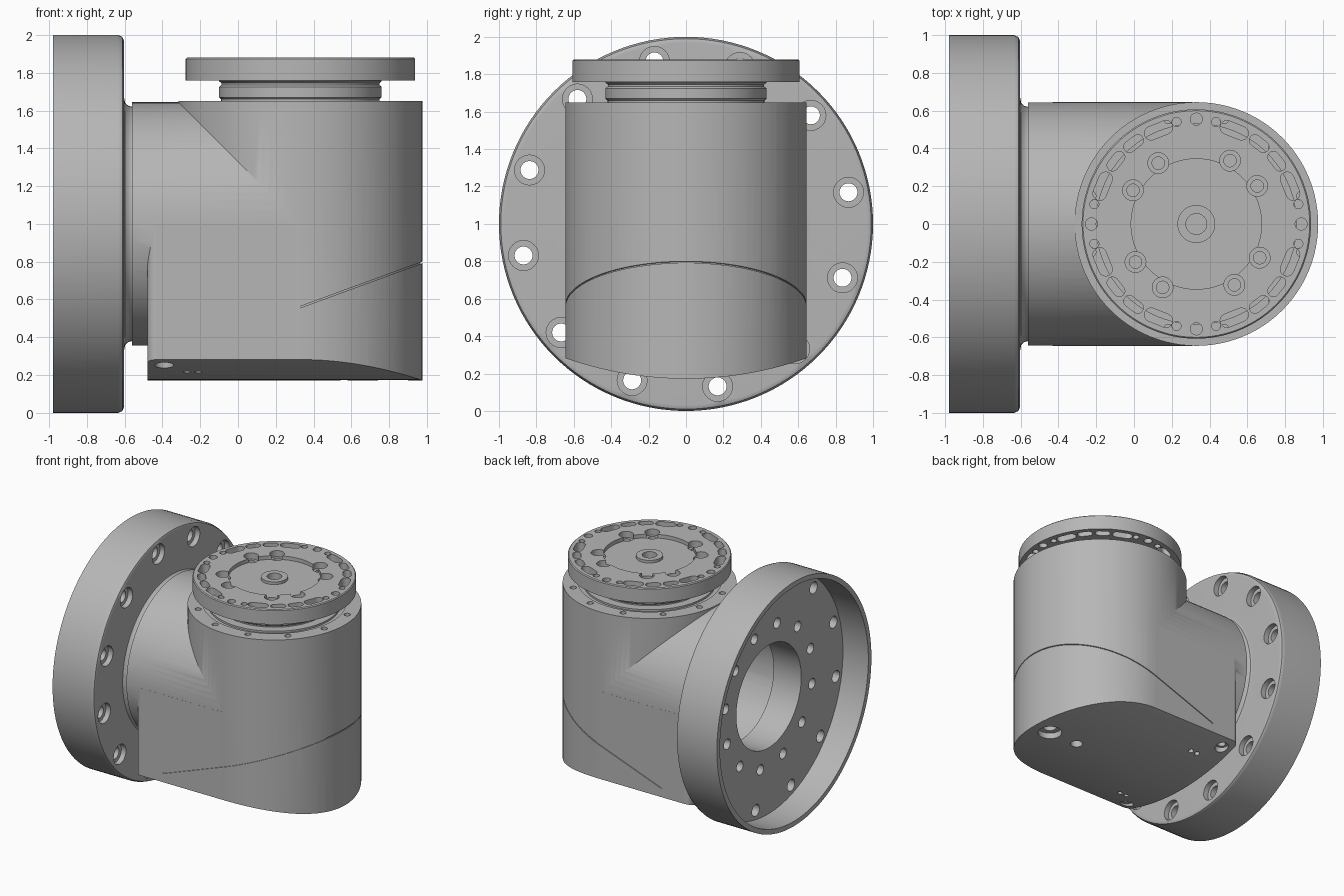
import bpy, bmesh
from math import pi, sin, cos, radians
from mathutils import Matrix, Vector

default = bpy.data.objects.get("Cube")
if default:
    bpy.data.objects.remove(default, do_unlink=True)

grey = bpy.data.materials.new("machined grey")
grey.use_nodes = True
colour = (0.47, 0.47, 0.47, 1)
grey.diffuse_color = colour
grey.node_tree.nodes["Principled BSDF"].inputs["Base Color"].default_value = colour

AXIS = 0.33      # x of the upright barrel
R = 0.645        # barrel radius
TO_X = Matrix.Rotation(pi / 2, 4, 'Y')


def at(x, y, z):
    return Matrix.Translation((x, y, z))


def lathe(bm, profile, matrix, steps=96, closed=False):
    """Spin a (radius, height) profile round z, then place it."""
    part = bmesh.new()
    vs = [part.verts.new((r, 0, h)) for r, h in profile]
    pairs = list(zip(vs, vs[1:])) + ([(vs[-1], vs[0])] if closed else [])
    es = [part.edges.new(p) for p in pairs]
    bmesh.ops.spin(part, geom=vs + es, cent=(0, 0, 0), axis=(0, 0, 1),
                   angle=2 * pi, steps=steps)
    add_part(bm, part, matrix)


def add_part(bm, part, matrix):
    bmesh.ops.remove_doubles(part, verts=part.verts[:], dist=1e-5)
    bmesh.ops.recalc_face_normals(part, faces=part.faces[:])
    part.transform(matrix)
    temp = bpy.data.meshes.new("temp")
    part.to_mesh(temp)
    part.free()
    bm.from_mesh(temp)
    bpy.data.meshes.remove(temp)


def rod(bm, r, low, high, matrix, steps=24):
    lathe(bm, [(0, low), (r, low), (r, high), (0, high)], matrix, steps)


def bore(bm, r, wide, low, step, high, matrix):
    """Counterbored hole cutter, wide at the top."""
    lathe(bm, [(0, low), (r, low), (r, step), (wide, step), (wide, high), (0, high)],
          matrix, 24)


def slot(bm, r, half, low, high, matrix):
    """Capsule shaped slot cutter, long along y."""
    part = bmesh.new()
    ring = []
    for side in (1, -1):
        for i in range(9):
            a = pi * i / 8 + (0 if side > 0 else pi)
            ring.append(part.verts.new((r * cos(a), side * half + r * sin(a), low)))
    face = part.faces.new(ring)
    new = bmesh.ops.extrude_face_region(part, geom=[face])["geom"]
    bmesh.ops.translate(part, vec=(0, 0, high - low),
                        verts=[v for v in new if isinstance(v, bmesh.types.BMVert)])
    add_part(bm, part, matrix)


def make(name, bm):
    mesh = bpy.data.meshes.new(name)
    bm.to_mesh(mesh)
    bm.free()
    mesh.materials.append(grey)
    ob = bpy.data.objects.new(name, mesh)
    bpy.context.collection.objects.link(ob)
    return ob


def activate(ob):
    bpy.ops.object.select_all(action='DESELECT')
    ob.select_set(True)
    bpy.context.view_layer.objects.active = ob


def combine(ob, bm, operation='DIFFERENCE'):
    tool = make("cutter", bm)
    tool.hide_render = True
    mod = ob.modifiers.new("cut", 'BOOLEAN')
    mod.object, mod.operation, mod.solver = tool, operation, 'EXACT'
    activate(ob)
    bpy.ops.object.modifier_apply(modifier=mod.name)
    bpy.data.objects.remove(tool, do_unlink=True)


def smooth(ob):
    activate(ob)
    bpy.ops.object.shade_smooth_by_angle(angle=radians(28))
    mod = ob.modifiers.new("normals", 'WEIGHTED_NORMAL')
    mod.keep_sharp = True


# Mounting flange: hollow dish with a rounded front edge and a short neck
bm = bmesh.new()
lathe(bm, [(.42, -.75), (.96, -.75), (.96, -.98), (1, -.98), (1, -.635), (.99, -.612),
           (.968, -.603), (.67, -.603), (.64, -.597), (.625, -.58), (.62, -.56),
           (.62, -.5), (.42, -.5)], at(0, 0, 1) @ TO_X, 128, True)
flange = make("mounting_flange", bm)
bm = bmesh.new()
for i in range(12):
    a = radians(11 + 30 * i)
    y, z = cos(a), sin(a)
    bore(bm, .048, .08, -.8, -.645, -.55, at(0, .885 * y, 1 + .885 * z) @ TO_X)
    rod(bm, .042, -.8, -.64, at(0, .57 * y, 1 + .57 * z) @ TO_X)
combine(flange, bm)
smooth(flange)

# Elbow housing: upright barrel, level barrel and boxed lower corner
bm = bmesh.new()
rod(bm, R, .1, 1.65, at(AXIS, 0, 0), 96)
body = make("elbow_housing", bm)
bm = bmesh.new()
rod(bm, R - .001, -.56, AXIS, at(0, 0, 1) @ TO_X, 96)
combine(body, bm, 'UNION')
bm = bmesh.new()
bmesh.ops.create_cube(bm, size=1, matrix=at(-.085, 0, .55) @ Matrix.Diagonal((.79, 2 * R - .0006, .9, 1)))
corners = [e for e in bm.edges
           if all(v.co.x < -.4 for v in e.verts) and abs(e.verts[0].co.z - e.verts[1].co.z) > .5]
bmesh.ops.bevel(bm, geom=corners, offset=.05, segments=6, affect='EDGES', profile=.5)
combine(body, bm, 'UNION')

# Arched underside
bm = bmesh.new()
rod(bm, 1.946, -2, 2, at(0, 0, .172 + 1.946) @ TO_X, 180)
combine(body, bm, 'INTERSECT')

# Hollow inside and opening towards the flange
bm = bmesh.new()
rod(bm, .55, .42, 1.5, at(AXIS, 0, 0), 64)
combine(body, bm)
bm = bmesh.new()
rod(bm, .5, -1, AXIS, at(0, 0, 1) @ TO_X, 64)
combine(body, bm)

# Slanted seam groove running round the barrel
bm = bmesh.new()
path = [(Vector((-.23, -1, 0)), 0)] + [(None, -pi / 2 + pi * i / 48) for i in range(49)] \
    + [(Vector((-.23, 1, 0)), 0)]
rings = []
for end, a in path:
    ring = []
    for r, dz in ((R - .008, -.004), (R + .02, -.004), (R + .02, .004), (R - .008, .004)):
        x, y = (end.x, end.y * r) if end else (AXIS + r * cos(a), r * sin(a))
        ring.append(bm.verts.new((x, y, .355 + (x + .23) * .366 + dz)))
    rings.append(ring)
for a, b in zip(rings, rings[1:]):
    for i in range(4):
        j = (i + 1) % 4
        bm.faces.new((a[i], a[j], b[j], b[i]))
bm.faces.new(rings[0])
bm.faces.new(rings[-1])
bmesh.ops.recalc_face_normals(bm, faces=bm.faces[:])
combine(body, bm)

# Screw holes underneath and on the top rim, plus the seal groove
bm = bmesh.new()
FLIP = Matrix.Rotation(pi, 4, 'X')
bore(bm, .05, .09, -.3, -.22, 0, at(.82, 0, 0) @ FLIP)
rod(bm, .045, .1, .3, at(.56, 0, 0))
for side in (1, -1):
    bore(bm, .03, .05, -.36, -.28, 0, at(-.39, side * .55, 0) @ FLIP)
    rod(bm, .02, .1, .33, at(-.21, side * .41, 0))
    rod(bm, .02, .1, .33, at(-.27, side * .41, 0))
for i in range(12):
    a = radians(15 + 30 * i)
    rod(bm, .024, 1.6, 1.7, at(AXIS + .575 * cos(a), .575 * sin(a), 0), 16)
lathe(bm, [(.49, 1.635), (.53, 1.635), (.53, 1.7), (.49, 1.7)], at(AXIS, 0, 0), 96, True)
combine(body, bm)
smooth(body)

# Ribbed collar between the housing and the output plate
bm = bmesh.new()
lathe(bm, [(0, 1.6), (.42, 1.6), (.42, 1.66), (.43, 1.67), (.43, 1.725), (.418, 1.735),
           (.418, 1.745), (.43, 1.755), (.43, 1.775), (0, 1.775)], at(AXIS, 0, 0))
smooth(make("output_collar", bm))

# Output plate with sunken middle, hub, bolt holes and rim slots
bm = bmesh.new()
lathe(bm, [(.055, 1.76), (.055, 1.872), (.1, 1.872), (.1, 1.85), (.345, 1.85), (.345, 1.88),
           (.6, 1.88), (.607, 1.873), (.607, 1.76)], at(AXIS, 0, 0), 128, True)
plate = make("output_plate", bm)
bm = bmesh.new()


def polar(deg, r):
    return at(AXIS, 0, 0) @ Matrix.Rotation(radians(deg), 4, 'Z') @ at(r, 0, 0)


for quarter in range(0, 360, 90):
    for a in (32, 62):
        bore(bm, .033, .055, 1.79, 1.83, 1.95, polar(quarter + a, .38))
    rod(bm, .032, 1.7, 1.95, polar(quarter, .555))
    for a in (11, 79):
        rod(bm, .024, 1.7, 1.95, polar(quarter + a, .55), 16)
    for a in (22, 68):
        slot(bm, .036, .042, 1.7, 1.95, polar(quarter + a, .535))
    for a in (38, 52):
        slot(bm, .03, .028, 1.7, 1.95, polar(quarter + a, .54))
combine(plate, bm)
smooth(plate)
